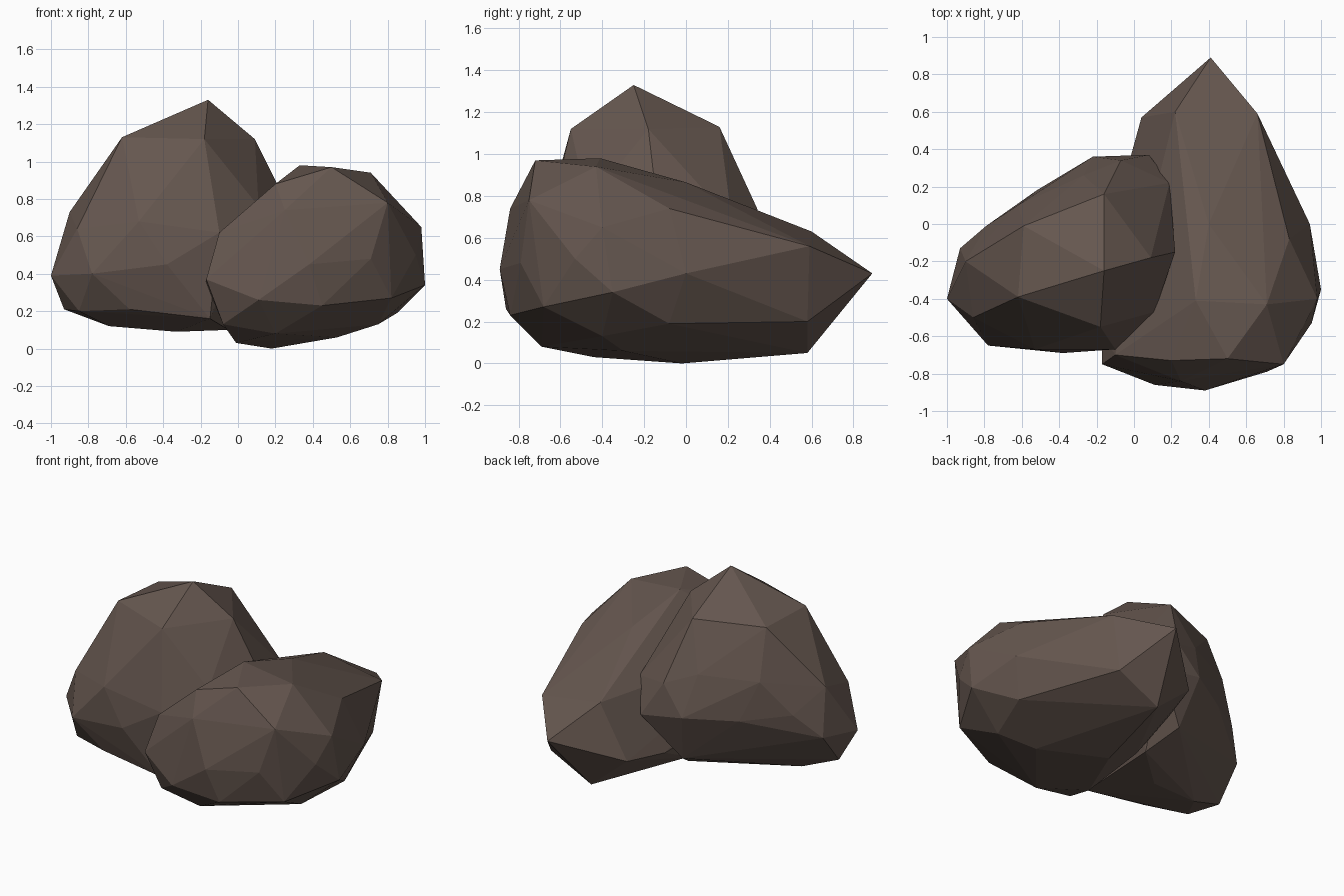
import bpy, bmesh

# Shared dark brown stone
stone = bpy.data.materials.new("brown_stone")
stone.diffuse_color = (0.13, 0.094, 0.078, 1)


def boulder(name, corners):
    """Faceted rock: flat-shaded convex hull around a few corner points."""
    bm = bmesh.new()
    for co in corners:
        bm.verts.new(co)
    bmesh.ops.convex_hull(bm, input=bm.verts[:])
    loose = [v for v in bm.verts if not v.link_faces]
    bmesh.ops.delete(bm, geom=loose, context='VERTS')
    bmesh.ops.recalc_face_normals(bm, faces=bm.faces[:])
    mesh = bpy.data.meshes.new(name)
    bm.to_mesh(mesh)
    bm.free()
    mesh.materials.append(stone)
    obj = bpy.data.objects.new(name, mesh)
    bpy.context.collection.objects.link(obj)
    return obj


# Tall peaked rock on the left
boulder("tall_rock", [
    # peak and shoulders
    (-0.16, -0.25, 1.33), (-0.16, 0.16, 1.13), (-0.59, -0.01, 1.12),
    (-0.62, -0.39, 1.13), (-0.18, -0.55, 1.12), (0.09, -0.18, 1.12),
    # waist
    (-0.90, -0.20, 0.73), (-0.86, -0.50, 0.64), (-0.53, -0.67, 0.68),
    (-1.00, -0.40, 0.39), (-0.78, -0.65, 0.40), (-0.38, -0.69, 0.45),
    (-0.10, -0.67, 0.62), (-0.93, -0.13, 0.42), (-0.79, -0.01, 0.58),
    (-0.62, 0.10, 0.80), (-0.52, 0.18, 0.54), (-0.27, 0.26, 0.82),
    (-0.22, 0.36, 0.55), (0.08, 0.37, 0.50), (-0.07, 0.34, 0.74),
    (0.19, 0.22, 0.68), (0.22, -0.15, 0.86), (0.11, -0.47, 0.76),
    # underside
    (-0.93, -0.30, 0.21), (-0.85, -0.50, 0.20), (-0.58, -0.60, 0.21),
    (-0.15, -0.62, 0.16), (-0.69, -0.25, 0.12), (-0.33, -0.20, 0.09),
    (-0.05, 0.05, 0.10), (-0.15, 0.25, 0.22),
])

# Long pointed rock on the right
boulder("long_rock", [
    # pointed rear end
    (0.41, 0.89, 0.43), (0.04, 0.57, 0.27), (0.22, 0.60, 0.63),
    (0.66, 0.59, 0.56), (0.60, 0.58, 0.20), (0.30, 0.58, 0.05),
    # top
    (0.40, 0.00, 0.865), (0.33, -0.41, 0.98), (0.50, -0.72, 0.97),
    (0.71, -0.43, 0.94), (0.20, -0.73, 0.88), (0.83, -0.08, 0.74),
    # right side
    (0.80, -0.75, 0.78), (0.98, -0.40, 0.65), (0.94, 0.00, 0.43),
    (1.00, -0.35, 0.34), (0.95, -0.53, 0.50), (0.85, -0.08, 0.19),
    # blunt front
    (0.71, -0.79, 0.48), (0.38, -0.89, 0.45), (0.25, -0.84, 0.74),
    (0.82, -0.68, 0.27), (0.45, -0.84, 0.23), (0.11, -0.86, 0.26),
    (-0.17, -0.75, 0.37), (-0.10, -0.70, 0.62), (-0.17, -0.60, 0.35),
    # underside and buried left flank
    (-0.08, -0.70, 0.13), (0.20, -0.69, 0.08), (-0.01, -0.44, 0.03),
    (0.18, -0.02, 0.0), (0.53, -0.30, 0.06), (0.75, -0.40, 0.13),
    (-0.02, 0.00, 0.10), (-0.04, 0.28, 0.24),
])
